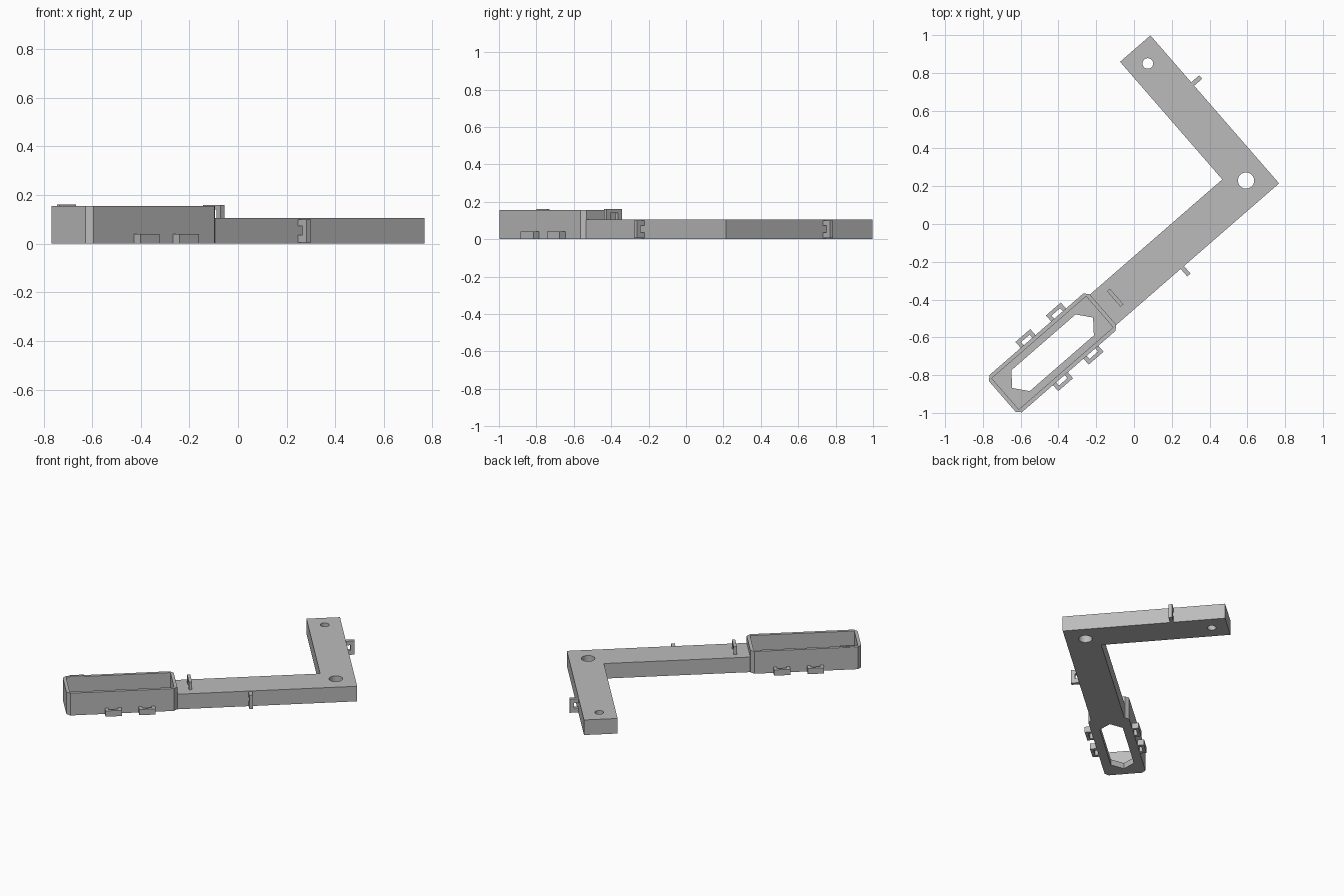
import bpy, bmesh, math
from mathutils import Matrix

if "Cube" in bpy.data.objects:
    bpy.data.objects.remove(bpy.data.objects["Cube"])

grey = bpy.data.materials.new("plain grey")
grey.use_nodes = True
COLOUR = (0.5, 0.5, 0.5, 1)
grey.diffuse_color = COLOUR
grey.node_tree.nodes["Principled BSDF"].inputs["Base Color"].default_value = COLOUR

# Bracket frame: origin at the outer corner, x along the long arm, y along the short arm
FRAME = Matrix.Translation((0.768, 0.215, 0)) @ Matrix.Rotation(math.radians(41), 4, 'Z')
FLAT = Matrix.Identity(4)
ALONG_X = Matrix(((0, 0, 1, 0), (1, 0, 0, 0), (0, 1, 0, 0), (0, 0, 0, 1)))
ALONG_Y = Matrix(((1, 0, 0, 0), (0, 0, -1, 0), (0, 1, 0, 0), (0, 0, 0, 1)))


def rect(x0, x1, y0, y1):
    return [(x0, y0), (x1, y0), (x1, y1), (x0, y1)]


def chamfered(x0, x1, y0, y1, c):
    return [(x0 + c, y0), (x1 - c, y0), (x1, y0 + c), (x1, y1 - c),
            (x1 - c, y1), (x0 + c, y1), (x0, y1 - c), (x0, y0 + c)]


def circle(x, y, r, n=32):
    return [(x + r * math.cos(i * math.tau / n), y + r * math.sin(i * math.tau / n))
            for i in range(n)]


def prism(name, loops, low, high, axes=FLAT):
    """Extrude a filled outline; further loops become holes."""
    curve = bpy.data.curves.new(name, 'CURVE')
    curve.dimensions = '2D'
    curve.fill_mode = 'BOTH'
    curve.extrude = (high - low) / 2
    for loop in loops:
        spline = curve.splines.new('POLY')
        spline.points.add(len(loop) - 1)
        for point, (x, y) in zip(spline.points, loop):
            point.co = (x, y, 0, 1)
        spline.use_cyclic_u = True
    temp = bpy.data.objects.new(name + " outline", curve)
    bm = bmesh.new()
    bm.from_mesh(temp.to_mesh())
    bpy.data.objects.remove(temp)
    bpy.data.curves.remove(curve)
    bmesh.ops.remove_doubles(bm, verts=bm.verts, dist=1e-5)
    bm.transform(FRAME @ axes @ Matrix.Translation((0, 0, (low + high) / 2)))
    bmesh.ops.recalc_face_normals(bm, faces=bm.faces)
    mesh = bpy.data.meshes.new(name)
    bm.to_mesh(mesh)
    bm.free()
    mesh.materials.append(grey)
    obj = bpy.data.objects.new(name, mesh)
    bpy.context.collection.objects.link(obj)
    bpy.ops.object.select_all(action='DESELECT')
    obj.select_set(True)
    bpy.context.view_layer.objects.active = obj
    bpy.ops.object.shade_smooth_by_angle(angle=math.radians(30))
    return obj


# L-shaped arm with its two bolt holes
W = 0.213
TRAY = (-1.846, -1.142, -0.021, 0.24)
arm = [(0, 0), (0, 1.038), (-W, 1.038), (-W, W), (TRAY[1], W), (TRAY[1], 0)]
prism("angled_arm", [arm, circle(-0.122, 0.126, 0.043), circle(-0.108, 0.935, 0.028)], 0, 0.105)

# Tray: floor with a six-sided opening, then the rim walls
outer = chamfered(*TRAY, 0.023)
opening = [(-1.777, 0.11), (-1.718, 0.036), (-1.268, 0.036),
           (-1.209, 0.11), (-1.268, 0.183), (-1.718, 0.183)]
prism("tray_floor", [outer, opening], 0, 0.04)
prism("tray_walls", [outer, rect(-1.825, -1.163, 0.001, 0.219)], 0.04, 0.155)
prism("rim_bump", [rect(-1.80, -1.71, 0.219, 0.235)], 0.155, 0.161)

# Square loops along both sides of the tray
for side, wall, sign in (("left", TRAY[3], 1), ("right", TRAY[2], -1)):
    for place, x in (("inner", -1.338), ("outer", -1.552)):
        a, b = wall, wall + sign * 0.042
        hole = wall + sign * 0.022
        loop = [(x - 0.052, a), (x - 0.052, b), (x + 0.052, b), (x + 0.052, a),
                (x + 0.03, a), (x + 0.03, hole), (x - 0.03, hole), (x - 0.03, a)]
        prism(f"{side}_{place}_tray_loop", [loop], 0, 0.04)


def hook(reach, inner):
    """C-shaped cable loop profile standing off a wall at zero."""
    return [(0, 0.005), (reach, 0.005), (reach, 0.1), (0, 0.1),
            (0, 0.072), (inner, 0.072), (inner, 0.036), (0, 0.036)]


# Cable loops on the outer faces of the arms
prism("long_arm_loop", [hook(-0.053, -0.028)], -0.69, -0.667, ALONG_X)
prism("short_arm_loop", [hook(0.056, 0.03)], -0.709, -0.685, ALONG_Y)

# Bridge-shaped cable loop on top of the long arm
bridge = [(0.058, 0.105), (0.058, 0.16), (0.167, 0.16), (0.167, 0.105),
          (0.14, 0.105), (0.14, 0.14), (0.085, 0.14), (0.085, 0.105)]
prism("top_loop", [bridge], -1.062, -1.042, ALONG_X)
